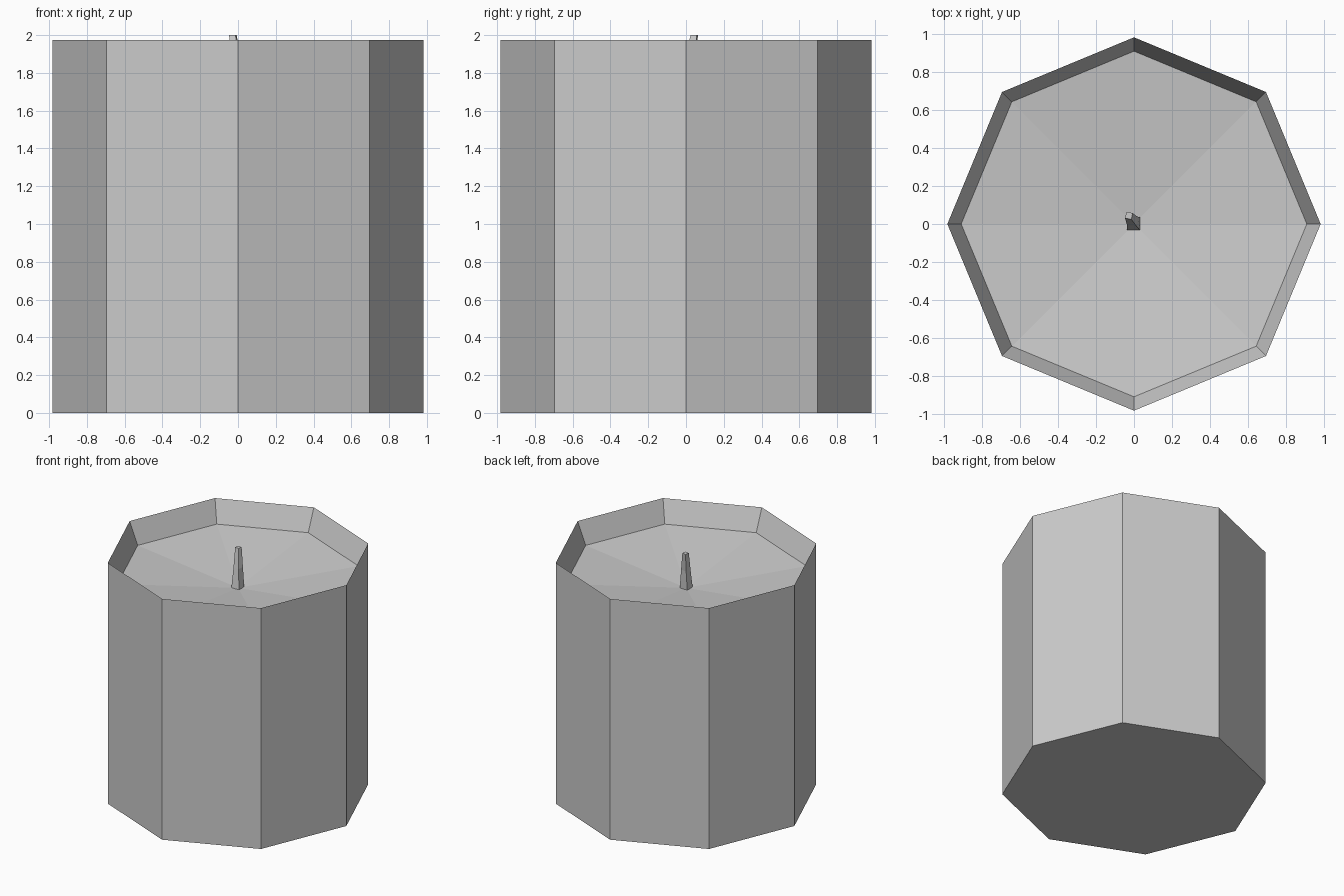
import bpy, bmesh
from math import cos, sin, pi

if "Cube" in bpy.data.objects:
    bpy.data.objects.remove(bpy.data.objects["Cube"])


def loft(name, rings, cap_top=True, tip=None):
    """Skin stacked rings of (centre x, centre y, z, radius, sides, start angle)."""
    bm = bmesh.new()
    loops = []
    for x, y, z, r, n, a0 in rings:
        loops.append([bm.verts.new((x + r * cos(a0 + 2 * pi * i / n),
                                    y + r * sin(a0 + 2 * pi * i / n), z))
                      for i in range(n)])
    for a, b in zip(loops, loops[1:]):
        for i in range(len(a)):
            j = (i + 1) % len(a)
            bm.faces.new((a[i], a[j], b[j], b[i]))
    bm.faces.new(loops[0][::-1])
    last = loops[-1]
    if tip:
        c = bm.verts.new(tip)
        for i in range(len(last)):
            bm.faces.new((last[i], last[(i + 1) % len(last)], c))
    elif cap_top:
        bm.faces.new(last)
    bmesh.ops.recalc_face_normals(bm, faces=bm.faces)
    me = bpy.data.meshes.new(name)
    bm.to_mesh(me)
    bm.free()
    ob = bpy.data.objects.new(name, me)
    bpy.context.collection.objects.link(ob)
    return ob


# Octagonal wax body with a sloping rim and a shallow dished top
loft("candle_body", [
    (0, 0, 0.0, 0.983, 8, 0),
    (0, 0, 1.975, 0.983, 8, 0),
    (0, 0, 1.795, 0.91, 8, 0),
], tip=(0, 0, 1.69))

# Tapered four-sided wick leaning toward the back left
loft("wick", [
    (-0.002, 0.0, 1.675, 0.05, 4, pi / 4),
    (-0.010, 0.017, 1.85, 0.035, 4, pi / 4 - 0.1),
    (-0.027, 0.044, 2.0, 0.024, 4, pi / 4 - 0.2),
])
